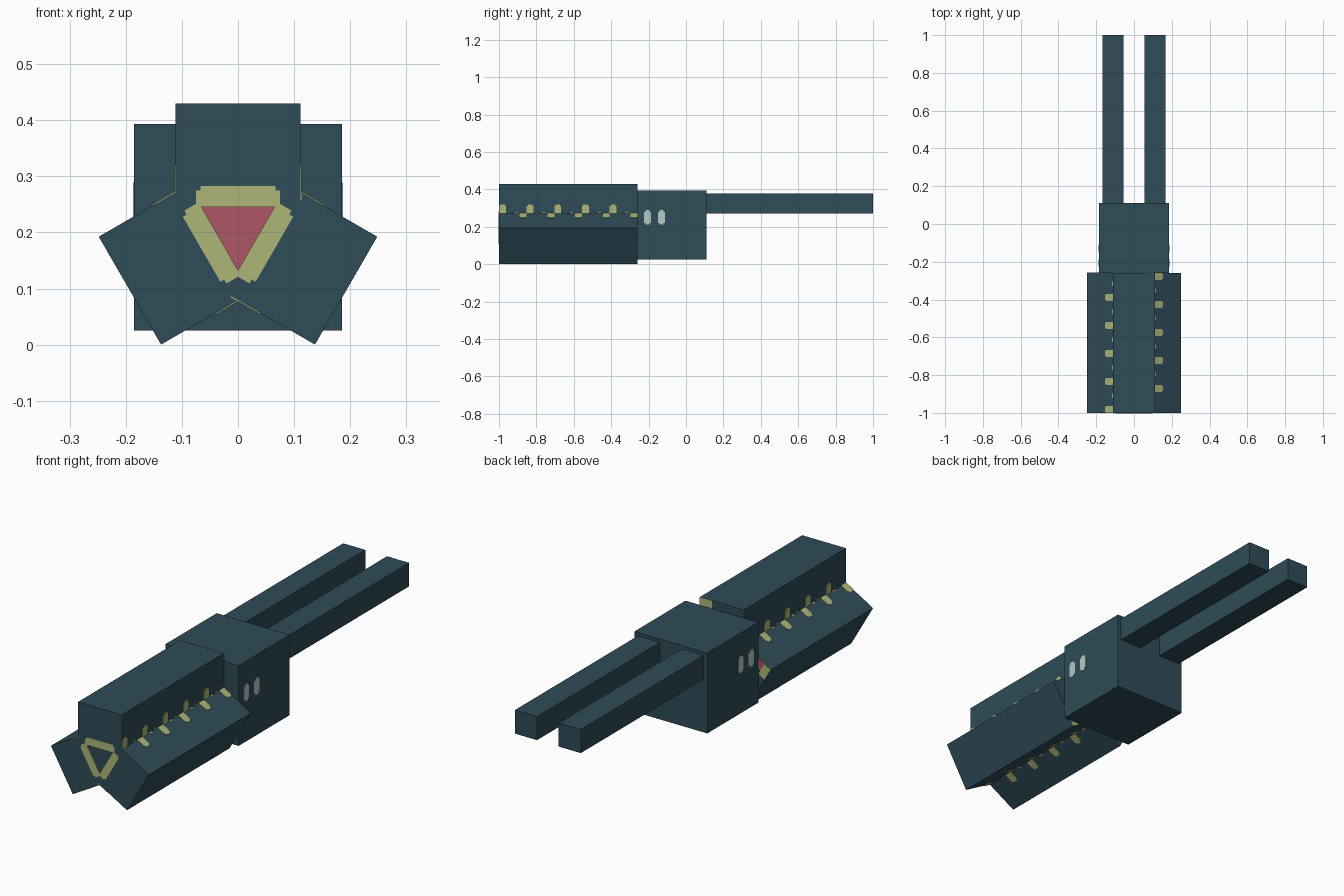
import bpy
import bmesh
from math import radians
from mathutils import Matrix, Vector

cube = bpy.data.objects.get("Cube")
if cube:
    bpy.data.objects.remove(cube, do_unlink=True)


def material(name, rgb):
    m = bpy.data.materials.new(name)
    m.use_nodes = True
    m.diffuse_color = (*rgb, 1)
    m.node_tree.nodes["Principled BSDF"].inputs["Base Color"].default_value = (*rgb, 1)
    return m


TEAL = material("dark_teal", (0.027, 0.072, 0.098))
YELLOW = material("pale_yellow", (0.42, 0.47, 0.19))
RED = material("mouth_red", (0.42, 0.095, 0.13))
PALE = material("pale_eye", (0.44, 0.60, 0.56))


def boxes(name, mat, spans, matrix=Matrix()):
    """One object made of boxes, each given as x, y and z ranges."""
    bm = bmesh.new()
    for span in spans:
        low, high = (Vector(c) for c in zip(*span))
        place = Matrix.Translation((low + high) / 2) @ Matrix.Diagonal((*(high - low), 1))
        bmesh.ops.create_cube(bm, size=1, matrix=matrix @ place)
    mesh = bpy.data.meshes.new(name)
    bm.to_mesh(mesh)
    bm.free()
    mesh.materials.append(mat)
    obj = bpy.data.objects.new(name, mesh)
    bpy.context.collection.objects.link(obj)
    return obj


PX = 0.037          # pixel-style unit for the painted details
T = 0.002           # plate thickness
FRONT, BACK = -1.0, -0.26
MID = 0.2075        # height of the jaw axis
HALF, INNER, OUTER = 0.111, 0.0375, 0.2225

# Head, mouth and rear limbs
boxes("head", TEAL, [((-0.185, 0.185), (BACK, 0.11), (0.025, 0.393))])
boxes("mouth", RED, [((-2 * PX, 2 * PX), (BACK - T, BACK), (0.12, 0.26))])
for side, name in ((1, "left"), (-1, "right")):
    x0, x1 = sorted((side * 0.055, side * 0.167))
    boxes(name + "_rear_limb", TEAL, [((x0, x1), (0.11, 1.0), (0.27, 0.378))])

    # Two rounded eyes on each side of the head
    x0, x1 = sorted((side * 0.185, side * (0.185 + T)))
    eyes = []
    for y in (-0.206, -0.131):
        eyes.append(((x0, x1), (y - 0.019, y + 0.019), (0.22, 0.28)))
        eyes.append(((x0, x1), (y - 0.011, y + 0.011), (0.211, 0.289)))
    boxes(name + "_eyes", PALE, eyes)

# Three jaws turned around the long axis
for name, angle in (("top", 0), ("left", 120), ("right", -120)):
    turn = Matrix.Translation((0, 0, MID)) @ Matrix.Rotation(radians(angle), 4, "Y")
    boxes(name + "_jaw", TEAL, [((-HALF, HALF), (FRONT, BACK), (INNER, OUTER))], turn)

    # Lip on the front end
    lip = [((-w, w), (FRONT - T, FRONT), (INNER, top))
           for w, top in ((0.075, 0.067), (0.067, 0.075))]
    boxes(name + "_jaw_lip", YELLOW, lip, turn)

    # Teeth along both sides, staggered, with small specks between them
    teeth = []
    for side, first in ((1, 0), (-1, 3)):
        x = sorted((side * HALF, side * (HALF + T)))
        for i in range(5):
            y = FRONT + (first + 4 * i) * PX
            teeth.append((x, (y, y + PX), (0.05, 0.105)))
            teeth.append((x, (y + 0.006, y + PX - 0.006), (0.05, 0.112)))
            speck = y + 2.5 * PX
            if speck < BACK - PX:
                teeth.append((x, (speck - 0.01, speck + 0.01), (0.05, 0.07)))
    boxes(name + "_jaw_teeth", YELLOW, teeth, turn)

    # Coloured corner on the rear end
    boxes(name + "_jaw_rear_patch", YELLOW,
          [((0.05, HALF), (BACK, BACK + T), (0.186, OUTER))], turn)
    boxes(name + "_jaw_rear_spot", RED,
          [((0.07, HALF), (BACK, BACK + T), (0.15, 0.186))], turn)
